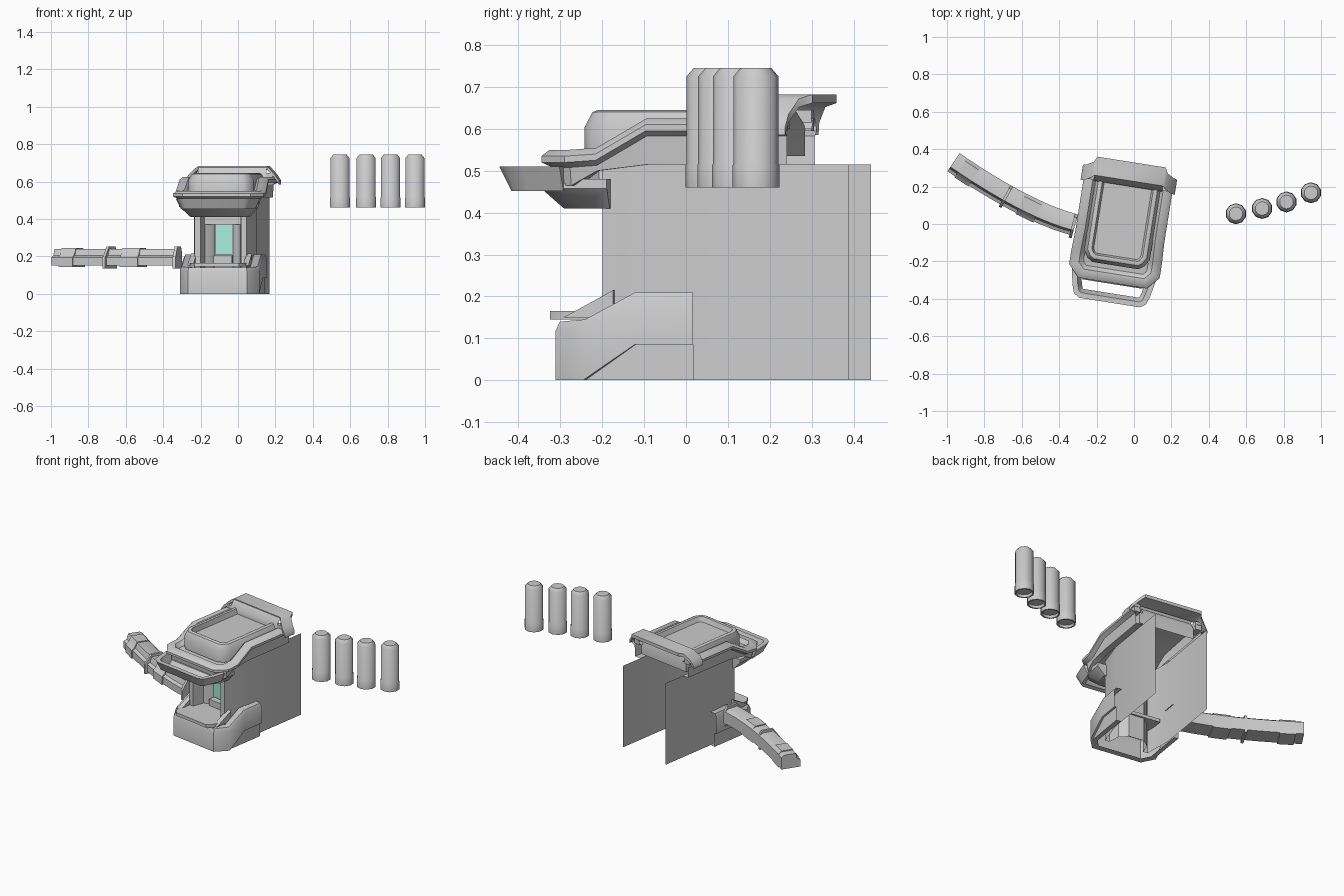
import bpy, bmesh, math
from mathutils import Matrix, Vector

if "Cube" in bpy.data.objects:
    bpy.data.objects.remove(bpy.data.objects["Cube"])

# The console stands turned by nine degrees; its parts use a local frame
BODY = Matrix.Translation((-0.065, 0, 0)) @ Matrix.Rotation(math.radians(-9), 4, 'Z')
WORLD = Matrix.Identity(4)


def make(name, verts, faces, matrix=BODY, color=None):
    me = bpy.data.meshes.new(name)
    me.from_pydata(verts, [], faces)
    bm = bmesh.new()
    bm.from_mesh(me)
    bmesh.ops.recalc_face_normals(bm, faces=bm.faces)
    bm.to_mesh(me)
    bm.free()
    ob = bpy.data.objects.new(name, me)
    bpy.context.collection.objects.link(ob)
    ob.matrix_world = matrix
    if color:
        mat = bpy.data.materials.new(name)
        mat.diffuse_color = color
        mat.use_nodes = True
        mat.node_tree.nodes["Principled BSDF"].inputs["Base Color"].default_value = mat.diffuse_color
        me.materials.append(mat)
    bpy.ops.object.select_all(action='DESELECT')
    ob.select_set(True)
    bpy.context.view_layer.objects.active = ob
    bpy.ops.object.shade_smooth_by_angle(angle=math.radians(40))
    return ob


def loft(name, rows, loop_rows=False, loop_cols=False, cap_rows=False, cap_cols="", **kw):
    n, m = len(rows), len(rows[0])
    verts = [p for r in rows for p in r]
    faces = []
    for i in range(n if loop_rows else n - 1):
        for j in range(m if loop_cols else m - 1):
            a, b = i * m, (i + 1) % n * m
            k = (j + 1) % m
            faces.append((a + j, a + k, b + k, b + j))
    if cap_rows:                       # close both ends of the run
        faces += [tuple(range(m)), tuple(range((n - 1) * m, n * m))]
    if "first" in cap_cols:            # close the inside of a looped path
        faces.append(tuple(i * m for i in range(n)))
    if "last" in cap_cols:
        faces.append(tuple(i * m + m - 1 for i in range(n)))
    return make(name, verts, faces, **kw)


def sweep(name, path, sections, closed=False, **kw):
    """Mitred sweep; a section is a list of (outward offset, z)."""
    pts = [Vector(p) for p in path]
    n = len(pts)
    rows = []
    for i, p in enumerate(pts):
        dirs = []
        if closed or i > 0:
            dirs.append((p - pts[i - 1]).normalized())
        if closed or i < n - 1:
            dirs.append((pts[(i + 1) % n] - p).normalized())
        norms = [Vector((d.y, -d.x)) for d in dirs]
        m = sum(norms, Vector((0, 0))).normalized()
        m /= max(m.dot(norms[0]), 0.4)
        sec = sections[i] if isinstance(sections[0], list) else sections
        rows.append([(p.x + m.x * o, p.y + m.y * o, z) for o, z in sec])
    return loft(name, rows, loop_rows=closed, **kw)


def both(pts):
    return [(-x, y) for x, y in reversed(pts)] + pts


def mirrored(items):
    return items[::-1] + items


def slab(name, outline, z0, z1, **kw):
    return sweep(name, outline, [(0, z0), (0, z1)], closed=True, cap_cols="first last", **kw)


# Base: low bumper at the front, rising along the sides
base = both([(.16, -.29), (.215, -.215), (.215, -.09), (.215, .05)])
heights = [(.14, 0), (.145, 0), (.21, .085), (.21, .085)]
sweep("base_bumper", base, mirrored([[(-.05, t), (-.01, t), (0, t - .022), (0, b),
      (-.012, b), (-.012, 0), (-.04, 0)] for t, b in heights]))

# Dispensing tray and its sloping cheeks
slab("tray", both([(.12, -.31), (.15, -.27), (.15, -.06)]), .145, .165)
for s, side in ((-1, "left"), (1, "right")):
    tri = [(-.27, .15), (-.15, .15), (-.15, .215)]
    loft("tray_cheek_" + side, [[(s * u, v, z) for v, z in tri] for u in (.135, .165)],
         loop_cols=True, cap_rows=True)

# Body: side sheets, front pillars and recessed bay, open at the back
shell = both([(.05, -.07), (.065, -.09), (.095, -.11), (.11, -.18), (.14, -.18),
              (.15, -.12), (.17, -.015), (.17, .42)])
sweep("body_shell", shell, [(0, 0), (0, .515)])
slab("bay_lower_sill", both([(.05, -.11), (.05, -.07)]), .165, .205)
slab("bay_upper_block", both([(.1, -.12), (.1, -.07)]), .37, .46)
loft("display", [[(u, -.078, z) for u in (-.045, .045)] for z in (.21, .37)],
     color=(.38, .85, .7, 1))

# Hood under the canopy
loft("hood", [[(x * a, y, z) for x, y in both([(.8, f), (1, f + .05), (1, -.16)])]
              for a, f, z in ((.155, -.275, .41), (.2, -.325, .458), (.2, -.3, .48))],
     loop_cols=True, cap_rows=True)

# Canopy: front lip that rises into the two side rails
canopy = both([(.185, -.32), (.245, -.255), (.245, -.18), (.24, -.06), (.24, .278)])
rise = [(.55, .465), (.55, .465), (.555, .50), (.625, .515), (.625, .515)]
sweep("canopy", canopy, mirrored([[(-.075, t - .025), (-.05, t), (-.018, t), (0, t - .015),
      (0, t - .03), (-.025, t - .042), (-.03, b), (-.07, b)] for t, b in rise]))
loft("canopy_deck", [[(-w, v, z), (w, v, z)] for w, v, z in
     ((.16, -.27, .528), (.18, -.18, .53), (.18, -.06, .59), (.18, .2, .6))])

# Raised top console with sunken panel
console = both([(.125, -.225), (.155, -.205), (.178, -.165), (.178, .26)])
sweep("top_console", console, [(0, .535), (0, .605), (-.018, .64), (-.03, .645),
      (-.04, .642), (-.05, .612)], closed=True, cap_cols="last")

# Front grab handle
sweep("front_handle", both([(.165, -.425), (.195, -.405), (.21, -.36), (.228, -.27)]),
      [(0, .51), (-.028, .51), (-.05, .46), (-.028, .452)], loop_cols=True, cap_rows=True)

# Bent plate across the rear of the top, with a sloping skirt down to the console
half = [(.185, .235, .335, .682), (.2, .22, .305, .672), (.235, .2, .285, .635), (.255, .2, .28, .605)]
plate = [(-u, a, b, z) for u, a, b, z in reversed(half)] + half
loft("rear_plate", [[(u, a, z), (u, b, z), (u, b, z - .02), (u, a, z - .02)]
     for u, a, b, z in plate], loop_cols=True, cap_rows=True)
loft("rear_plate_skirt", [[(-.185, v, z), (.185, v, z)] for v, z in
     ((.238, .68), (.205, .64), (.205, .61))])
for s, side in ((-1, "left"), (1, "right")):
    slab("plate_bracket_" + side, [(s * .2 + dx, y) for dx, y in
         ((-.02, .21), (.02, .21), (.02, .275), (-.02, .275))], .595, .645)


# Curved feed arm on the left: plain rear wall, clamps and fins on the front and top
def feed(name, t0, t1, grow, steps):
    a, c, e = Vector((-.965, .33)), Vector((-.57, .06)), Vector((-.315, -.005))
    ts = [t0 + (t1 - t0) * i / steps for i in range(steps + 1)]
    path = [a * (1 - t) ** 2 + c * 2 * t * (1 - t) + e * t * t for t in ts]
    g = grow
    prof = [(-.058, .15 - g), (-.058, .225), (-.04, .238 + g), (.03, .238 + g),
            (.04 + g, .205 + g), (.058 + g, .195), (.058 + g, .15 - g)]
    sweep(name, path, prof, loop_cols=True, cap_rows=True, matrix=WORLD)


feed("feed_arm", 0, 1, 0, 10)
feed("feed_clamp_outer", .05, .15, .006, 1)
feed("feed_clamp_inner", .5, .65, .006, 1)
feed("feed_fin_middle", .375, .395, .014, 1)
feed("feed_fin_end", .97, 1, .016, 1)

# Four floating canisters on an arc
ring = [(math.cos(math.tau * (i + .5) / 10), math.sin(math.tau * (i + .5) / 10)) for i in range(10)]
for k, (cx, cy) in enumerate(((.545, .055), (.685, .083), (.815, .118), (.946, .167))):
    # path runs counter-clockwise, so offsets point outward
    sweep("canister_%d" % (k + 1), [(cx + .056 * x, cy + .056 * y) for x, y in ring],
          [(-.012, .475), (-.008, .46), (0, .46), (0, .513), (-.002, .517), (-.002, .725),
           (-.018, .745)], closed=True, cap_cols="first last", matrix=WORLD)
